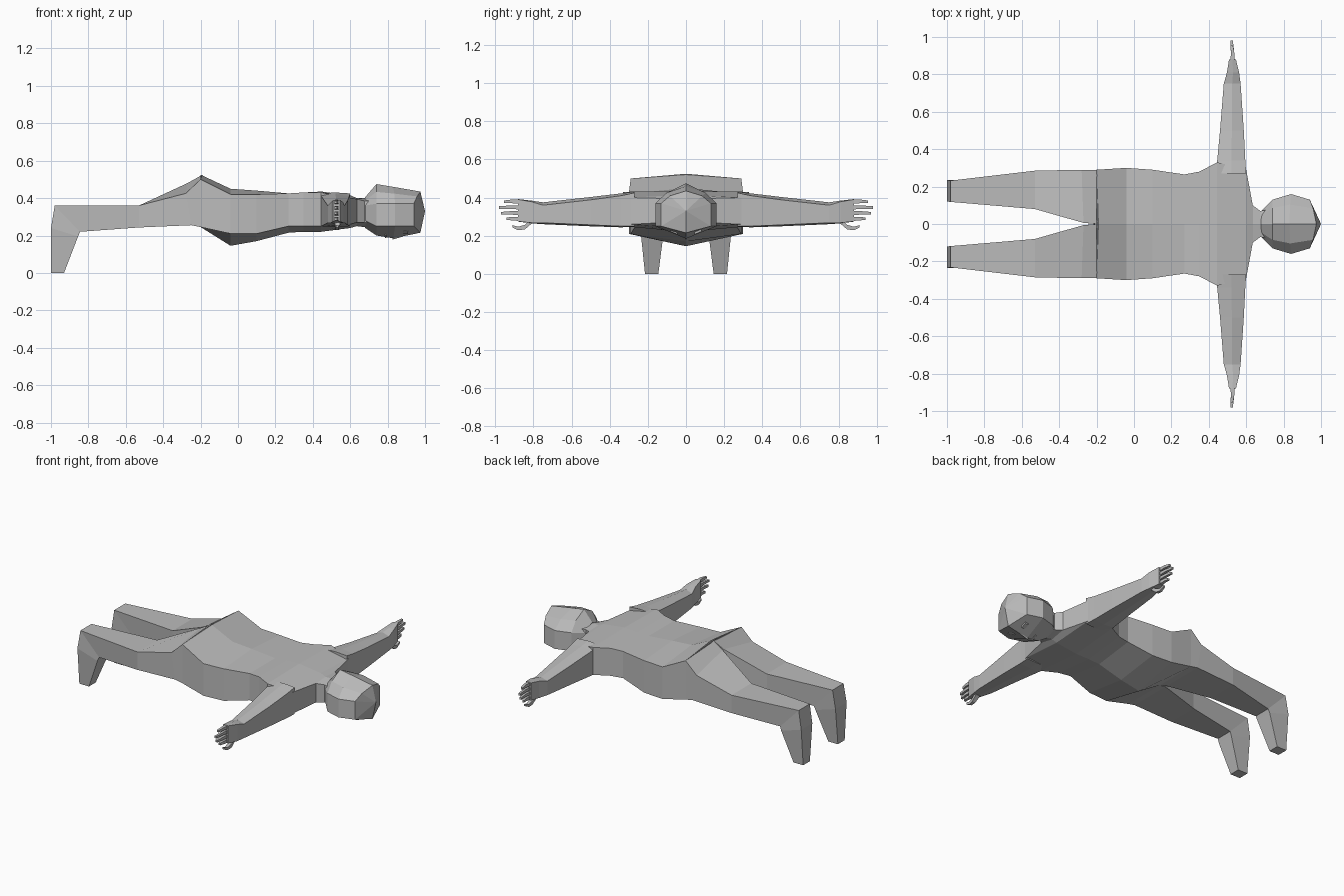
import bpy, bmesh
from mathutils import Vector

cube = bpy.data.objects.get("Cube")
if cube:
    bpy.data.objects.remove(cube, do_unlink=True)

grey = bpy.data.materials.new("plain grey")
grey.use_nodes = True
grey.diffuse_color = (0.5, 0.5, 0.5, 1)
grey.node_tree.nodes["Principled BSDF"].inputs["Base Color"].default_value = (0.5, 0.5, 0.5, 1)


def loft(name, rings, tip=None, mirror=False):
    """Skin a row of equal rings, capping the ends or closing onto a tip."""
    bm = bmesh.new()
    rows = [[bm.verts.new(p) for p in ring] for ring in rings]
    n = len(rows[0])
    for a, b in zip(rows, rows[1:]):
        for i in range(n):
            j = (i + 1) % n
            bm.faces.new((a[i], a[j], b[j], b[i]))
    bm.faces.new(rows[0])
    if tip:
        apex = bm.verts.new(tip)
        for i in range(n):
            bm.faces.new((rows[-1][i], rows[-1][(i + 1) % n], apex))
    else:
        bm.faces.new(rows[-1])
    bmesh.ops.recalc_face_normals(bm, faces=bm.faces)
    mesh = bpy.data.meshes.new(name)
    bm.to_mesh(mesh)
    bm.free()
    mesh.materials.append(grey)
    ob = bpy.data.objects.new(name, mesh)
    bpy.context.collection.objects.link(ob)
    if mirror:
        mod = ob.modifiers.new("mirror", "MIRROR")
        mod.use_axis = (False, True, False)
        mod.use_mirror_merge = False
    return ob


def symmetric(half):
    """Full ring from its half, whose first and last points lie on y = 0."""
    return half + [(x, -y, z) for x, y, z in half[-2:0:-1]]


# Torso and neck: x, half width, top middle, top side, bottom side, bottom middle
torso = [
    (-.20, .29, .525, .50, .245, .245),
    (-.04, .30, .45, .42, .21, .145),
    (.10, .29, .44, .42, .21, .17),
    (.27, .265, .425, .425, .25, .215),
    (.35, .28, .43, .43, .25, .22),
    (.445, .33, .435, .43, .25, .22),
    (.60, .29, .415, .40, .26, .24),
    (.635, .10, .40, .395, .27, .25),
    (.675, .07, .40, .385, .27, .245),
    (.74, .08, .40, .385, .27, .24),
]
loft("torso", [symmetric([(x, 0, tm), (x, w, ts), (x, w, bs), (x, 0, bm_)])
               for x, w, tm, ts, bs, bm_ in torso])

# Head: x at sides, x in the middle, half width, top, upper side, lower side, bottom
head = [
    (.68, .68, .07, .405, .36, .28, .24),
    (.74, .74, .13, .475, .37, .25, .20),
    (.84, .83, .16, .46, .37, .25, .185),
    (.94, .975, .13, .435, .37, .25, .215),
]
rings = []
for xs, xm, w, top, up, low, bot in head:
    rings.append(symmetric([
        (xm, 0, top), ((xs + xm) / 2, w * .65, top - (top - up) * .4),
        (xs, w, up), (xs, w, low), (xm, 0, bot)]))
loft("head", rings, tip=(1, 0, .33))

# Legs with bent feet: (x, z) of the top and bottom edges, inner and outer y
legs = [
    ((-.19, .525), (-.20, .245), 0, .29),
    ((-.27, .48), (-.25, .255), .006, .29),
    ((-.53, .36), (-.53, .243), .08, .285),
    ((-.98, .36), (-.845, .22), .118, .232),
    ((-1, .24), (-.855, .195), .12, .235),
    ((-1, 0), (-.93, 0), .145, .215),
]
rings = []
for k, ((xt, zt), (xb, zb), y0, y1) in enumerate(legs):
    drop = (.025, .055)[k] if k < 2 else 0
    rings.append([(xt, y0, zt), (xt - .01 * (k < 2), y1, zt - drop), (xb, y1, zb), (xb, y0, zb)])
loft("legs", rings, mirror=True)

# Arms and palms: y, back x, front x, bottom, top, ridge height
arms = [
    (.27, .44, .60, .25, .425, .005),
    (.34, .445, .595, .25, .41, .012),
    (.50, .46, .587, .257, .388, .015),
    (.75, .48, .57, .268, .36, .015),
    (.81, .497, .562, .268, .378, .006),
    (.88, .508, .545, .275, .39, .002),
]
loft("arms", [[(a, y, t), ((a + b) / 2, y, t + r), (b, y, t),
               (b, y, z), ((a + b) / 2, y, z - r / 2), (a, y, z)]
              for y, a, b, z, t, r in arms], mirror=True)


def finger(name, points, size):
    """Tapering square rod running outward through the points."""
    rings = []
    for k, p in enumerate(points):
        s = size * (1 - .2 * k)
        rings.append([Vector(p) + Vector((dx * s, 0, dz * s))
                      for dx, dz in ((-1, -1), (1, -1), (1, 1), (-1, 1))])
    loft(name, rings, mirror=True)


# Four fingers and the thumb
for i, reach in enumerate((.94, .97, .98, .955)):
    z = .288 + i * .03
    finger(f"finger_{i + 1}", [(.527, .87, z), (.527, .92, z + .002), (.522, reach, z)], .011)
finger("thumb", [(.53, .81, .278), (.532, .845, .245), (.53, .88, .238), (.53, .91, .25)], .015)


def face_z(y):
    return .19 + abs(y) * .42


# Face details on the underside of the head
def patch(name, x0, x1, y0, y1, depth, mirror):
    loft(name, [[(x, y0, face_z(y0) + .012), (x, y1, face_z(y1) + .012),
                 (x, y1, face_z(y1) - depth), (x, y0, face_z(y0) - depth)]
                for x in (x0, x1)], mirror=mirror)


patch("eyes", .885, .91, .045, .08, .002, True)
patch("lips", .785, .795, 0, .035, .004, True)
loft("nose", [[(.825, -.016, .20), (.825, .016, .20), (.825, 0, .178)]], tip=(.885, 0, .195))
